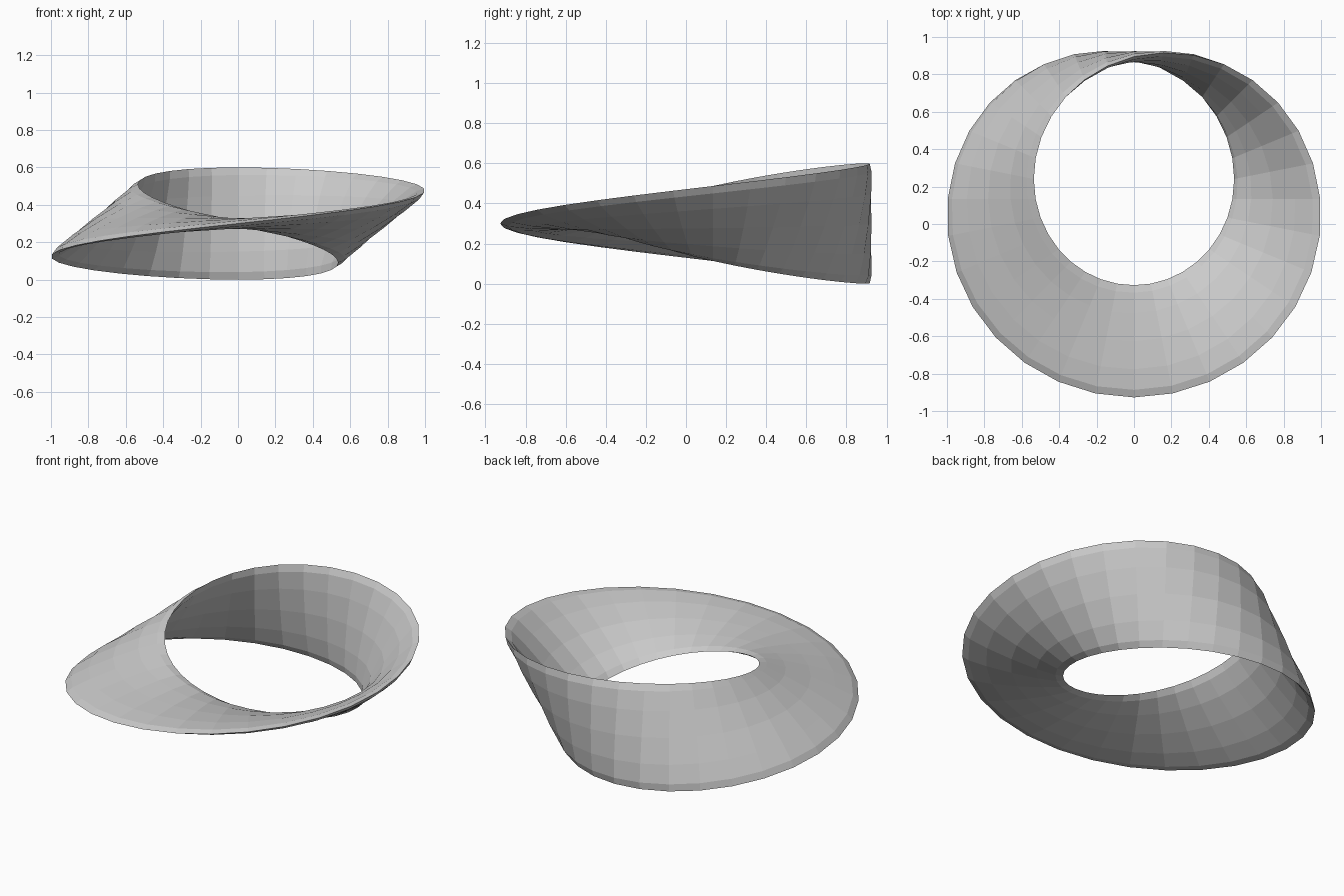
import bpy, bmesh
from math import sin, cos, pi, radians

if "Cube" in bpy.data.objects:
    bpy.data.objects.remove(bpy.data.objects["Cube"])

SEGMENTS, SIDES = 32, 12          # around the ring, around the section
RADIUS, CENTRE_Y = 0.761, 0.134   # ring path
HALF_W, HALF_T = 0.30, 0.03       # thin elliptical section
EASE = radians(6.5)               # the twist lags a little at the flanks


def section(t):
    """Points of the elliptical section at angle t from the front."""
    a = t / 2 - EASE * sin(t)
    pts = []
    for j in range(SIDES):
        u = HALF_W * cos(2 * pi * j / SIDES)
        v = HALF_T * sin(2 * pi * j / SIDES)
        r = RADIUS + u * cos(a) - v * sin(a)
        z = HALF_W + u * sin(a) + v * cos(a)
        pts.append((r * sin(t), CENTRE_Y - r * cos(t), z))
    return pts


# Half-twisted band; the seam joins with the section turned by half
bm = bmesh.new()
rings = [[bm.verts.new(p) for p in section(-pi + 2 * pi * i / SEGMENTS)]
         for i in range(SEGMENTS)]
rings.append([rings[0][(j + SIDES // 2) % SIDES] for j in range(SIDES)])
for a, b in zip(rings, rings[1:]):
    for j in range(SIDES):
        k = (j + 1) % SIDES
        bm.faces.new((a[j], b[j], b[k], a[k]))
bmesh.ops.recalc_face_normals(bm, faces=bm.faces)

mesh = bpy.data.meshes.new("twisted_band")
bm.to_mesh(mesh)
bm.free()
bpy.context.collection.objects.link(bpy.data.objects.new("twisted_band", mesh))
